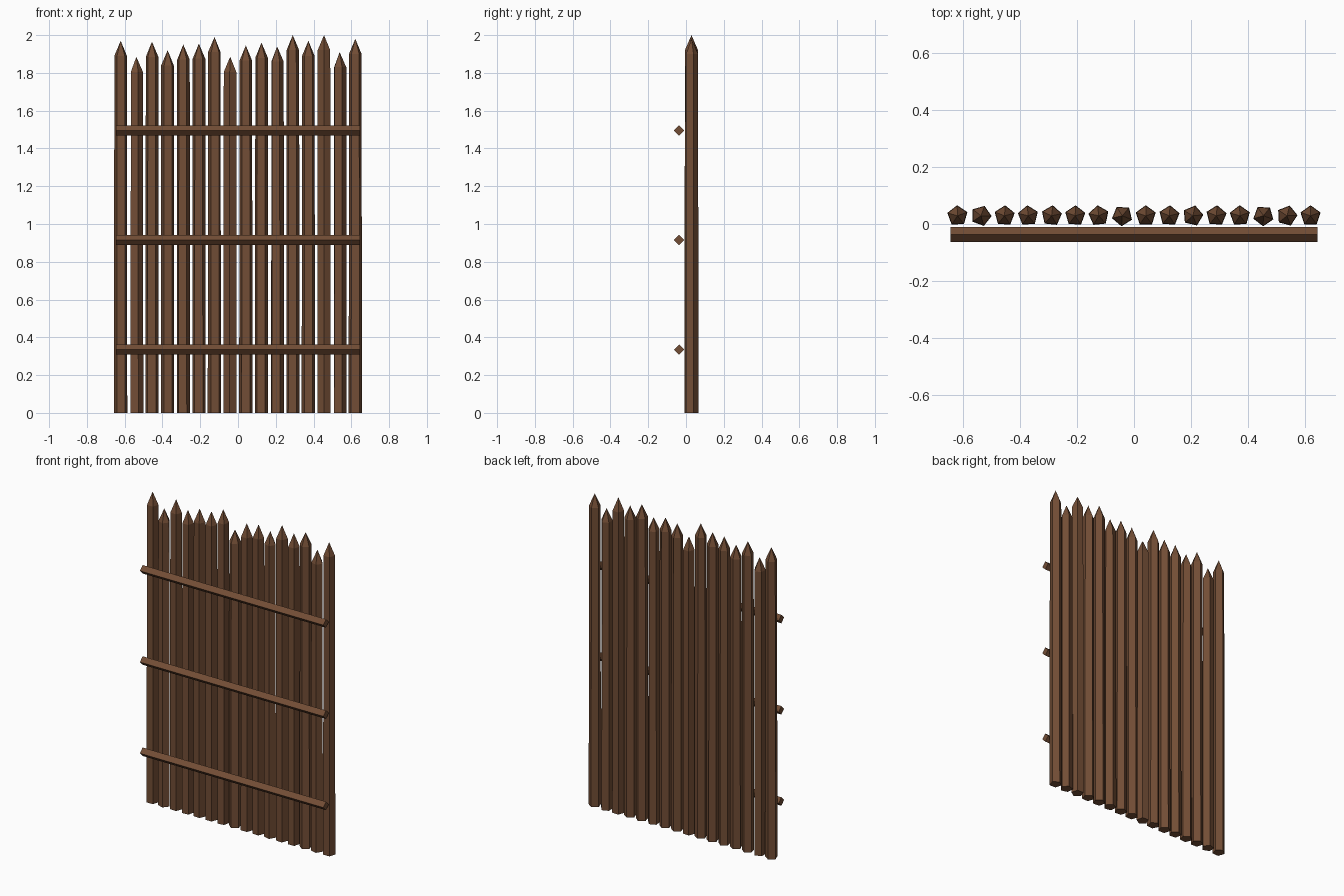
import bpy, bmesh
from math import cos, sin, pi, radians

cube = bpy.data.objects.get("Cube")
if cube:
    bpy.data.objects.remove(cube, do_unlink=True)

wood = bpy.data.materials.new("brown_wood")
wood.use_nodes = True
color = (0.17, 0.075, 0.036, 1)
wood.diffuse_color = color
wood.node_tree.nodes["Principled BSDF"].inputs["Base Color"].default_value = color


def finish(bm, name):
    bmesh.ops.recalc_face_normals(bm, faces=bm.faces)
    mesh = bpy.data.meshes.new(name)
    bm.to_mesh(mesh)
    bm.free()
    mesh.materials.append(wood)
    obj = bpy.data.objects.new(name, mesh)
    bpy.context.collection.objects.link(obj)
    return obj


def ring(bm, radius, z, sides, turn):
    return [bm.verts.new((radius * cos(turn + 2 * pi * i / sides),
                          radius * sin(turn + 2 * pi * i / sides), z))
            for i in range(sides)]


def bridge(bm, low, high):
    n = len(low)
    for i in range(n):
        bm.faces.new((low[i], low[(i + 1) % n], high[(i + 1) % n], high[i]))


def stake(name, x, height, turn):
    # Five-sided post with a sharpened tip
    bm = bmesh.new()
    low = ring(bm, 0.037, 0, 5, turn)
    high = ring(bm, 0.035, height - 0.08, 5, turn)
    bridge(bm, low, high)
    bm.faces.new(low[::-1])
    tip = bm.verts.new((0, 0, height))
    for i in range(5):
        bm.faces.new((high[i], high[(i + 1) % 5], tip))
    finish(bm, name).location = (x, 0.029, 0)


def rail(name, z):
    # Square bar set on its edge
    bm = bmesh.new()
    left = ring(bm, 0.027, -0.645, 4, 0)
    right = ring(bm, 0.027, 0.645, 4, 0)
    bridge(bm, left, right)
    bm.faces.new(left[::-1])
    bm.faces.new(right)
    obj = finish(bm, name)
    obj.rotation_euler = (0, pi / 2, 0)
    obj.location = (0, -0.037, z)


# Palisade: uneven heights and slightly different turns
heights = [1.97, 1.885, 1.965, 1.92, 1.95, 1.955, 1.99, 1.885,
           1.945, 1.96, 1.94, 2.0, 1.97, 2.0, 1.91, 1.98]
turns = [20, -2, 15, 22, 12, 16, 24, 50, 18, 14, 5, 14, 20, 52, 3, 18]
for i, (h, t) in enumerate(zip(heights, turns)):
    stake(f"stake_{i + 1}", -0.621 + i * 0.0828, h, radians(t))

# Cross rails
for name, z in (("lower_rail", 0.335), ("middle_rail", 0.915), ("upper_rail", 1.495)):
    rail(name, z)
